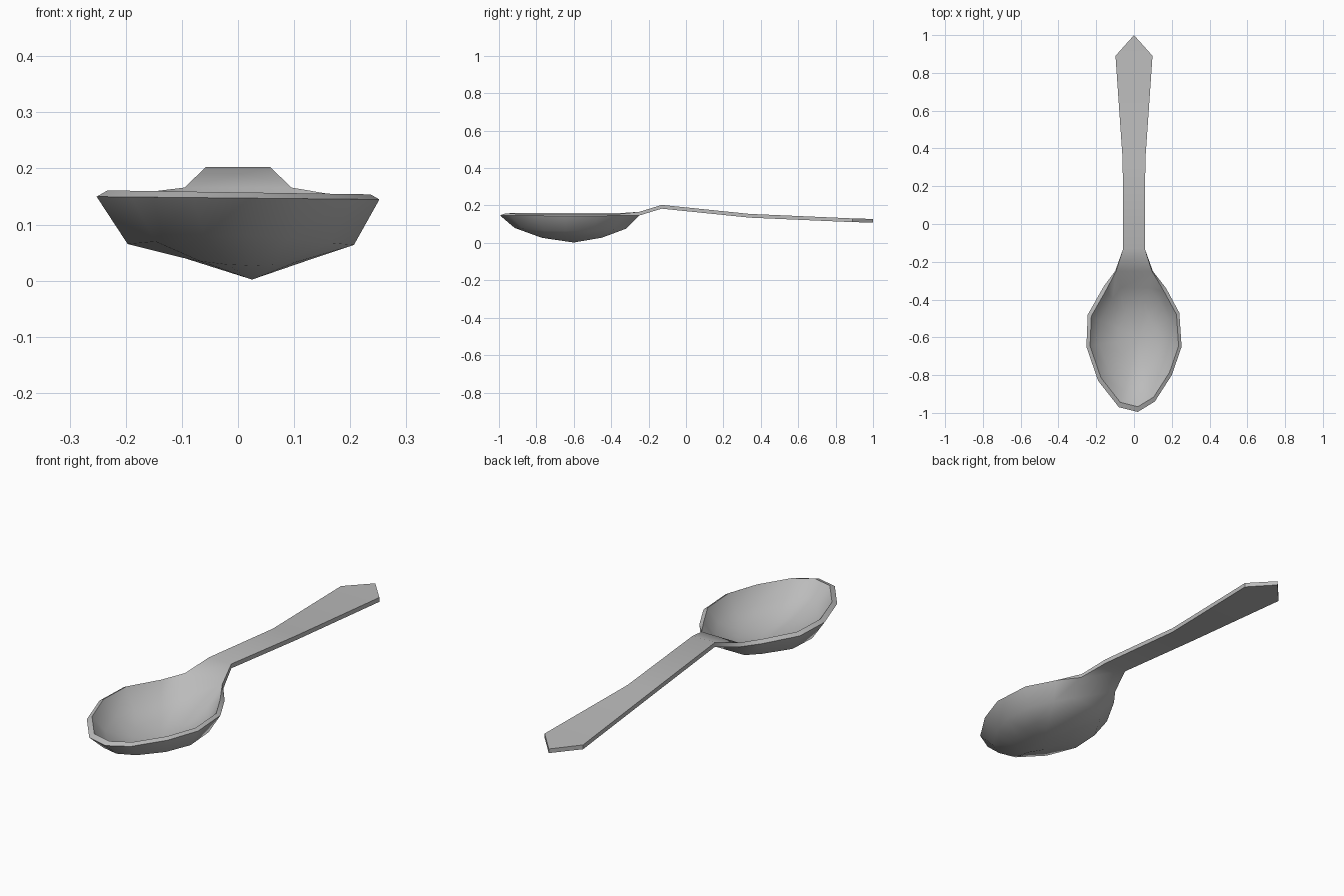
import bpy, bmesh, math
from mathutils import Vector

cube = bpy.data.objects.get("Cube")
if cube:
    bpy.data.objects.remove(cube, do_unlink=True)

steel = bpy.data.materials.new("plain_grey")
steel.use_nodes = True
GREY = (0.5, 0.5, 0.5, 1)
steel.diffuse_color = GREY
steel.node_tree.nodes["Principled BSDF"].inputs["Base Color"].default_value = GREY

# Bowl outline, counter-clockwise; the last edge is the neck
outline = [(-0.1, -0.25), (-0.16, -0.33), (-0.245, -0.48), (-0.252, -0.65),
           (-0.19, -0.83), (-0.08, -0.97), (0.02, -0.995), (0.11, -0.94),
           (0.2, -0.8), (0.252, -0.65), (0.24, -0.47), (0.17, -0.34), (0.1, -0.25)]
CX, CY = 0.025, -0.6
N = len(outline)
bm = bmesh.new()


def ring(scale, z, bend_x=0.0, bend_y=0.0, tilt=0.0):
    """Scaled copy of the outline, curling up towards its ends."""
    verts = []
    for x, y in outline:
        dx, dy = (x - CX) * scale, (y - CY) * scale
        height = z + bend_x * dx * dx + bend_y * dy * dy + tilt * dx
        verts.append(bm.verts.new((CX + dx, CY + dy, height)))
    return verts


def shell(rings, bottom_z, flip):
    """Join the rings with quads and close them with a fan at the bottom."""
    def face(vs):
        bm.faces.new(vs[::-1] if flip else vs)
    bottom = bm.verts.new((CX, CY, bottom_z))
    for i in range(N):
        j = (i + 1) % N
        for a, b in zip(rings, rings[1:]):
            face([a[i], b[i], b[j], a[j]])
        face([rings[-1][i], bottom, rings[-1][j]])


# Outer and inner bowl skins
outer = [ring(1, 0.147, tilt=-0.01), ring(0.8, 0.06, 0.1, 0.2), ring(0.43, 0.027, 0.9)]
inner = [ring(0.93, 0.157, tilt=-0.015), ring(0.75, 0.079, 0.1, 0.2), ring(0.4, 0.046, 0.9)]
for i, sx in ((0, -1), (N - 1, 1)):
    inner[0][i].co = Vector((0.095 * sx, -0.25, 0.166))
shell(outer, 0.002, True)
shell(inner, 0.022, False)

# Rim between the skins, open at the neck
for i in range(N - 1):
    bm.faces.new([outer[0][i], outer[0][i + 1], inner[0][i + 1], inner[0][i]])

# Handle sections: y, half width, top height
prev = [inner[0][0], inner[0][-1], outer[0][-1], outer[0][0]]
for y, w, z in [(-0.13, 0.057, 0.203), (0.34, 0.06, 0.155), (0.89, 0.098, 0.131)]:
    cur = [bm.verts.new((sx * w, y, z - drop))
           for sx, drop in ((-1, 0), (1, 0), (1, 0.02), (-1, 0.02))]
    for k in range(4):
        m = (k + 1) % 4
        bm.faces.new([prev[k], prev[m], cur[m], cur[k]])
    prev = cur

# Pointed handle end
tip_top = bm.verts.new((0, 1, 0.128))
tip_low = bm.verts.new((0, 1, 0.109))
bm.faces.new([prev[0], prev[1], tip_top])
bm.faces.new([prev[2], prev[3], tip_low])
bm.faces.new([prev[1], prev[2], tip_low, tip_top])
bm.faces.new([prev[3], prev[0], tip_top, tip_low])

bmesh.ops.recalc_face_normals(bm, faces=bm.faces[:])
mesh = bpy.data.meshes.new("spoon")
bm.to_mesh(mesh)
bm.free()
mesh.materials.append(steel)
spoon = bpy.data.objects.new("spoon", mesh)
bpy.context.collection.objects.link(spoon)

# Smooth skins with crisp rim and handle edges
bpy.ops.object.select_all(action='DESELECT')
spoon.select_set(True)
bpy.context.view_layer.objects.active = spoon
bpy.ops.object.shade_smooth_by_angle(angle=math.radians(42))
